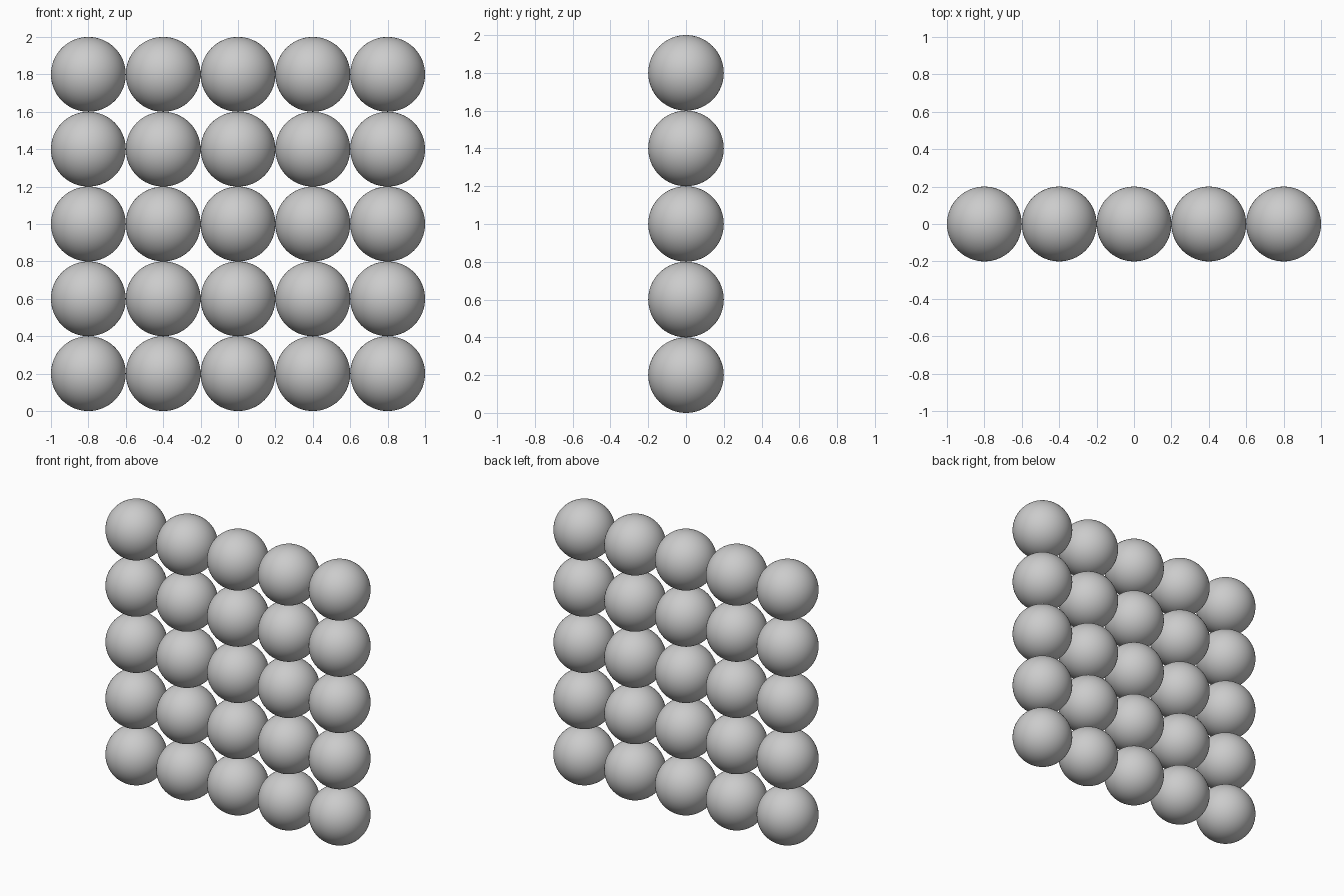
import bpy

if "Cube" in bpy.data.objects:
    bpy.data.objects.remove(bpy.data.objects["Cube"])

RADIUS = 0.2
COUNT = 5
PITCH = 2 * RADIUS

# One smooth sphere mesh shared by the whole wall
bpy.ops.mesh.primitive_uv_sphere_add(segments=64, ring_count=32, radius=RADIUS)
first = bpy.context.object
bpy.ops.object.shade_smooth()
mesh = first.data
mesh.name = "ball"
bpy.data.objects.remove(first)

# Upright 5 x 5 grid of touching balls
for row in range(COUNT):
    for col in range(COUNT):
        ball = bpy.data.objects.new(f"ball_row{row + 1}_column{col + 1}", mesh)
        ball.location = ((col - (COUNT - 1) / 2) * PITCH, 0, RADIUS + row * PITCH)
        bpy.context.collection.objects.link(ball)
